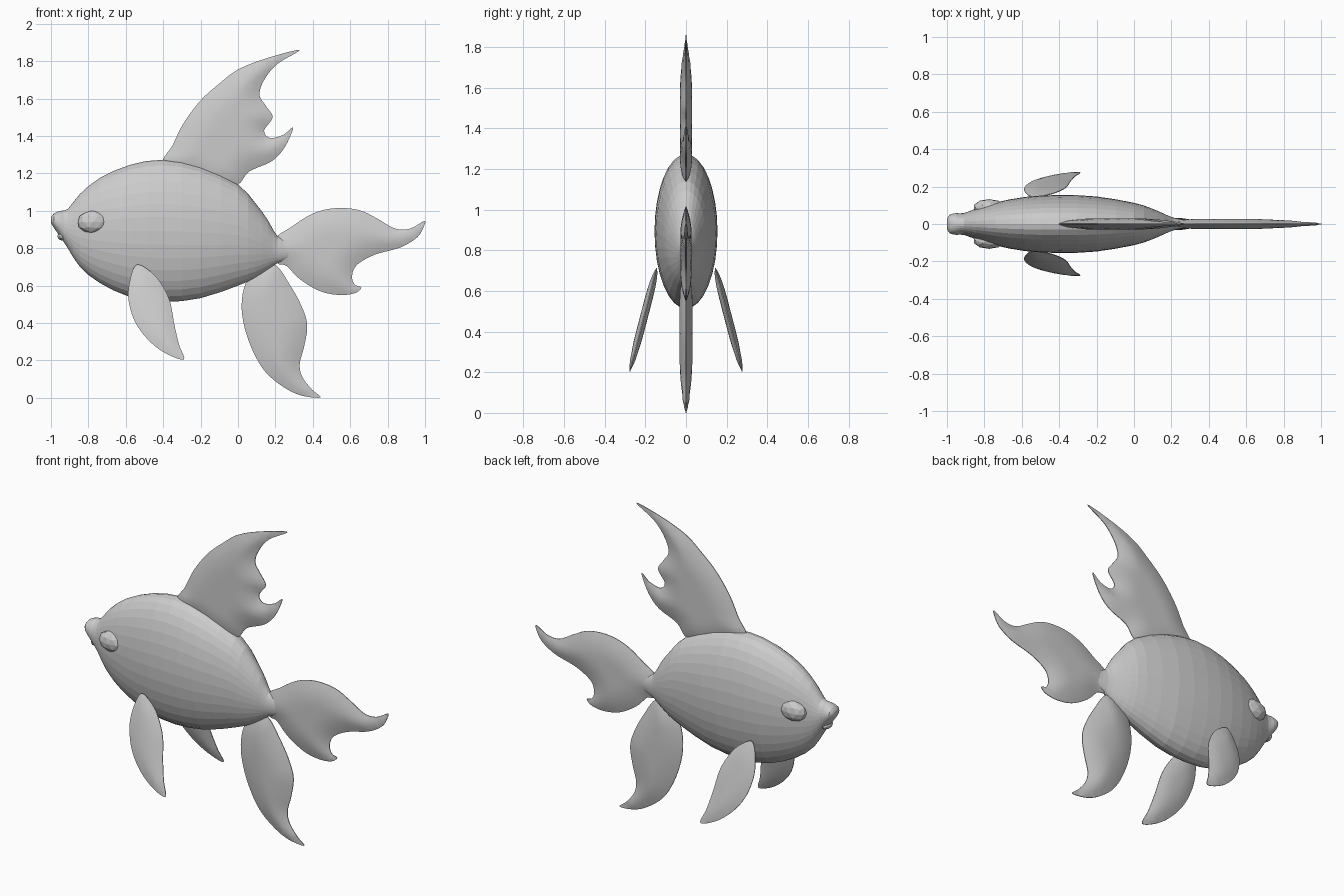
import bpy, bmesh, math
from mathutils import Vector, Matrix
from mathutils.geometry import delaunay_2d_cdt, intersect_point_line

if "Cube" in bpy.data.objects:
    bpy.data.objects.remove(bpy.data.objects["Cube"])


def spline(pts, steps, closed=False):
    """Catmull-Rom curve through points of any dimension."""
    n, out = len(pts), []
    pick = lambda i: Vector(pts[i % n] if closed else pts[max(0, min(n - 1, i))])
    for i in range(n if closed else n - 1):
        a, b, c, d = (pick(i + k) for k in (-1, 0, 1, 2))
        for s in range(steps):
            t = s / steps
            out.append(0.5 * (2 * b + (c - a) * t + (2 * a - 5 * b + 4 * c - d) * t * t
                              + (3 * b - a - 3 * c + d) * t ** 3))
    if not closed:
        out.append(pick(n - 1))
    return out


def finish(name, bm, smooth=None):
    bmesh.ops.recalc_face_normals(bm, faces=bm.faces)
    mesh = bpy.data.meshes.new(name)
    bm.to_mesh(mesh)
    bm.free()
    obj = bpy.data.objects.new(name, mesh)
    bpy.context.collection.objects.link(obj)
    if smooth:
        bpy.ops.object.select_all(action='DESELECT')
        obj.select_set(True)
        bpy.context.view_layer.objects.active = obj
        bpy.ops.object.shade_smooth_by_angle(angle=math.radians(smooth))
    return obj


def mirror_y(obj):
    mod = obj.modifiers.new("mirror", 'MIRROR')
    mod.use_axis = (False, True, False)


def fin(name, outline, half, depth, lean=lambda z: 0.0, grid=0.03):
    """Pillow-shaped blade: thickness grows with distance from the outline."""
    rim = spline([Vector(p) for p in outline], 5, True)
    n = len(rim)

    def edge_distance(p):
        best = 9.0
        for i in range(n):
            a, b = rim[i], rim[(i + 1) % n]
            t = max(0, min(1, (p - a).dot(b - a) / max((b - a).length_squared, 1e-12)))
            best = min(best, (p - a - (b - a) * t).length)
        return best

    x0, x1 = min(p.x for p in rim), max(p.x for p in rim)
    z0, z1 = min(p.y for p in rim), max(p.y for p in rim)
    inner = []
    for j in range(int((z1 - z0) / grid) + 1):
        for i in range(int((x1 - x0) / grid) + 1):
            p = Vector((x0 + (i + 0.5 * (j % 2)) * grid, z0 + j * grid))
            if edge_distance(p) > 0.012:
                inner.append(p)
    verts, _, tris = delaunay_2d_cdt(rim + inner, [], [list(range(n))], 1, 1e-5)[:3]

    bm = bmesh.new()
    sides = []
    for s in (-1, 1):
        row = []
        for v in verts:
            d = min(edge_distance(v) / depth, 1)
            h = 0.002 + half * (1 - (1 - d) ** 2)
            row.append(bm.verts.new((v.x, lean(v.y) + s * h, v.y)))
        sides.append(row)
    count = {}
    for t in tris:
        bm.faces.new([sides[0][i] for i in t])
        bm.faces.new([sides[1][i] for i in reversed(t)])
        for a, b in zip(t, t[1:] + t[:1]):
            count.setdefault(frozenset((a, b)), []).append((a, b))
    for uses in count.values():
        if len(uses) == 1:
            a, b = uses[0]
            bm.faces.new((sides[0][b], sides[0][a], sides[1][a], sides[1][b]))
    bmesh.ops.delete(bm, geom=[v for v in bm.verts if not v.link_faces], context='VERTS')
    return finish(name, bm, 50)


def ellipsoid(name, centre, radii, level=2):
    bm = bmesh.new()
    bmesh.ops.create_icosphere(bm, subdivisions=level, radius=1,
                               matrix=Matrix.Translation(centre) @ Matrix.Diagonal((*radii, 1)))
    return finish(name, bm)


# body: elliptical rings (x, top, bottom, half width)
stations = [(-1.0, .965, .935, .025), (-.985, .985, .91, .05), (-.95, 1.0, .86, .058),
            (-.91, 1.01, .80, .058), (-.845, 1.09, .70, .082), (-.74, 1.175, .615, .115),
            (-.58, 1.245, .54, .145), (-.40, 1.273, .513, .155), (-.2, 1.235, .533, .147),
            (0, 1.14, .60, .113), (.09, 1.045, .64, .085), (.16, .95, .685, .055),
            (.21, .865, .72, .034), (.27, .84, .74, .022)]
SEG = 32
bm = bmesh.new()
rings = []
for x, top, bot, w in spline(stations, 2):
    c, r = (top + bot) / 2, (top - bot) / 2
    rings.append([bm.verts.new((x, w * math.cos(a), c + r * math.sin(a)))
                  for a in (2 * math.pi * k / SEG for k in range(SEG))])
for r, q in zip(rings, rings[1:]):
    for k in range(SEG):
        bm.faces.new((r[k], r[(k + 1) % SEG], q[(k + 1) % SEG], q[k]))
bm.faces.new(rings[0])
bm.faces.new(rings[-1])
finish("body", bm)

# lower lip and bulging eyes
ellipsoid("lower_lip", (-.94, 0, .865), (.026, .042, .024))
mirror_y(ellipsoid("eyes", (-.775, .088, .94), (.085, .045, .062)))

# dorsal fin with a scalloped trailing edge
fin("dorsal_fin", [(-.40, 1.25), (-.35, 1.35), (-.29, 1.47), (-.2, 1.59), (-.1, 1.68), (0, 1.755),
                   (.15, 1.815), (.33, 1.86), (.21, 1.785), (.14, 1.70), (.115, 1.62),
                   (.15, 1.56), (.185, 1.50), (.14, 1.43), (.17, 1.39), (.24, 1.405),
                   (.295, 1.445), (.25, 1.34), (.18, 1.265), (.06, 1.21), (0, 1.14),
                   (-.1, 1.12), (-.25, 1.17)], .028, .14)

# tail fin
fin("tail_fin", [(.21, .865), (.28, .91), (.37, .97), (.46, 1.005), (.56, 1.015), (.66, 1.0),
                 (.75, .955), (.84, .905), (.92, .905), (.995, .945), (.995, .92), (.96, .86),
                 (.87, .805), (.73, .765), (.635, .71), (.61, .65), (.625, .605), (.66, .59),
                 (.625, .56), (.545, .55), (.44, .57), (.33, .635), (.26, .705), (.21, .72),
                 (.16, .79)], .026, .14)

# anal fin
fin("anal_fin", [(.04, .61), (.02, .47), (.055, .31), (.13, .16), (.225, .07), (.33, .015),
                 (.44, .002), (.395, .045), (.345, .11), (.33, .18), (.355, .28), (.37, .39),
                 (.34, .49), (.28, .6), (.2, .71), (.11, .69)], .031, .15)

# pair of pectoral fins, splayed outwards
pectoral = fin("pectoral_fins", [(-.545, .71), (-.58, .62), (-.585, .52), (-.55, .405), (-.48, .31),
                                 (-.39, .24), (-.29, .205), (-.315, .285), (-.34, .39),
                                 (-.365, .52), (-.42, .625), (-.48, .685)], .018, .09,
               lean=lambda z: .145 + (.71 - z) * .26)
mirror_y(pectoral)
